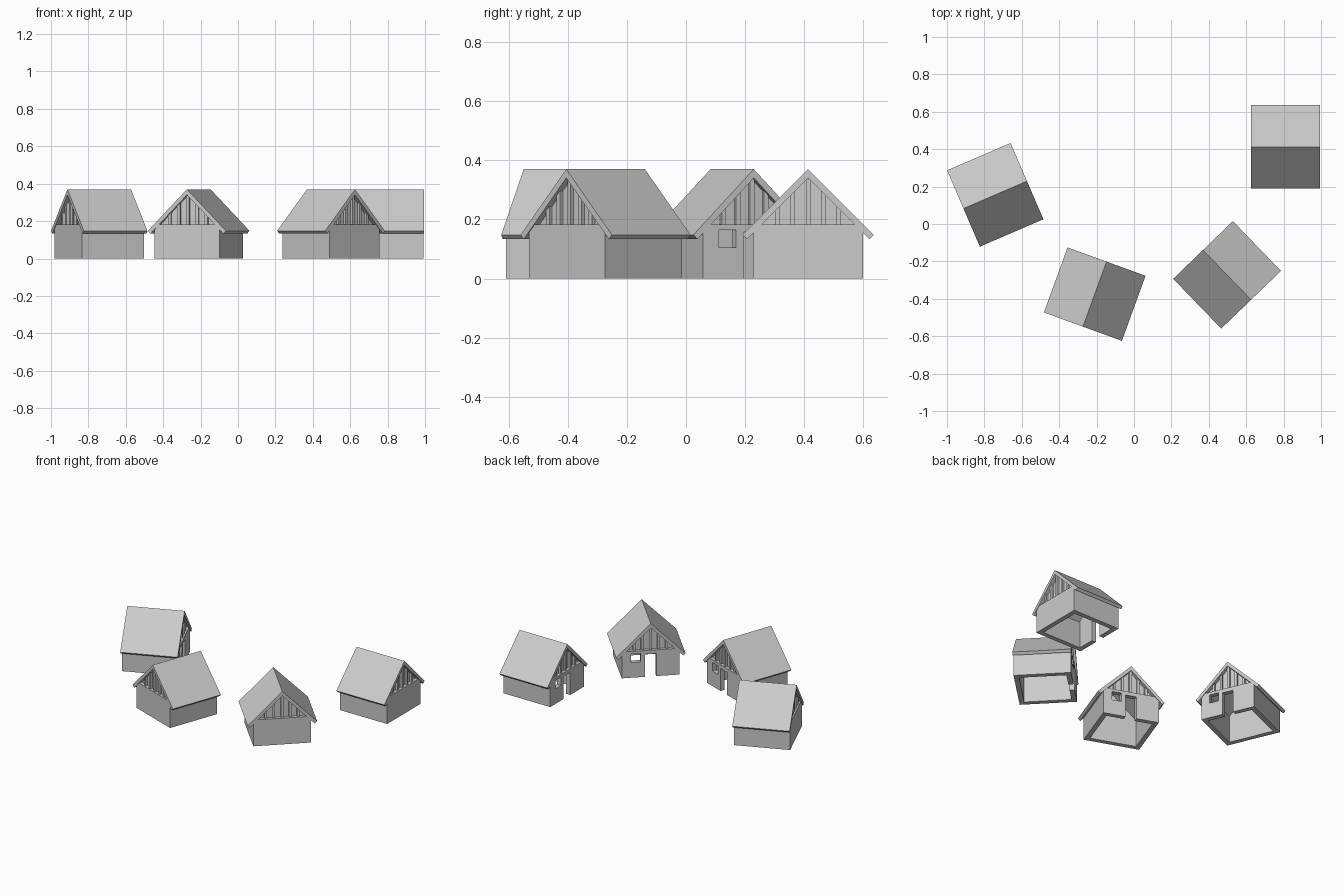
import bpy, bmesh
from math import radians
from mathutils import Matrix, Vector

if "Cube" in bpy.data.objects:
    bpy.data.objects.remove(bpy.data.objects["Cube"])

HL, HW, WH, T = 0.181, 0.185, 0.183, 0.032   # wall half length, half width, height, thickness
RIDGE, THICK = 0.37, 0.021                   # roof peak and slab thickness
UNDER = RIDGE - THICK * 2 ** 0.5             # underside of the peak


def new_object(name, bm):
    bmesh.ops.recalc_face_normals(bm, faces=bm.faces)
    mesh = bpy.data.meshes.new(name)
    bm.to_mesh(mesh)
    bm.free()
    ob = bpy.data.objects.new(name, mesh)
    bpy.context.collection.objects.link(ob)
    return ob


def add_box(bm, lo, hi):
    lo, hi = Vector(lo), Vector(hi)
    size = hi - lo
    m = Matrix.Translation((lo + hi) / 2) @ Matrix.Diagonal((*size, 1))
    bmesh.ops.create_cube(bm, size=1, matrix=m)


def add_prism(bm, profile, x0, x1):
    """Extrude a (y, z) profile along x."""
    face = bm.faces.new([bm.verts.new((x0, y, z)) for y, z in profile])
    out = bmesh.ops.extrude_face_region(bm, geom=[face])
    verts = [g for g in out["geom"] if isinstance(g, bmesh.types.BMVert)]
    bmesh.ops.translate(bm, verts=verts, vec=(x1 - x0, 0, 0))


def box_object(name, lo, hi):
    bm = bmesh.new()
    add_box(bm, lo, hi)
    return new_object(name, bm)


# Walls: hollow box with a door and a window in the +x end
walls = box_object("walls", (-HL, -HW, 0), (HL, HW, WH))
cutters = [
    box_object("room_cutter", (-HL + T, -HW + T, -0.1), (HL - T, HW - T, 0.3)),
    box_object("door_cutter", (0.1, -0.036, -0.1), (0.3, 0.036, 0.157)),
    box_object("window_cutter", (0.1, -0.126, 0.105), (0.3, -0.064, 0.165)),
]
for c in cutters:
    mod = walls.modifiers.new(c.name, "BOOLEAN")
    mod.operation, mod.solver, mod.object = "DIFFERENCE", "EXACT", c
bpy.context.view_layer.update()
cut = bpy.data.meshes.new_from_object(walls.evaluated_get(bpy.context.evaluated_depsgraph_get()))
walls.modifiers.clear()
walls.data = cut
for c in cutters:
    bpy.data.objects.remove(c)

# Roof: chevron of two 45 degree slabs with square-cut eaves
e, c = 0.222, THICK / 2 ** 0.5
bm = bmesh.new()
add_prism(bm, [(0, RIDGE), (e, RIDGE - e), (e - c, RIDGE - e - c), (0, UNDER),
               (-e + c, RIDGE - e - c), (-e, RIDGE - e)], -0.185, 0.185)
roof = new_object("roof", bm)

# Gables: recessed triangular panels with upright studs
panels, studs = bmesh.new(), bmesh.new()
half = UNDER - WH + 0.005
for s in (-1, 1):
    add_prism(panels, [(-half, WH - 0.005), (half, WH - 0.005), (0, UNDER)],
              s * (HL - T), s * (HL - 0.023))
    for i in range(-2, 3):
        y, w = i * 0.052, 0.008
        top = UNDER + 0.005
        prof = [(y - w, WH - 0.003), (y + w, WH - 0.003),
                (y + w, top - abs(y + w)), (y - w, top - abs(y - w))]
        add_prism(studs, prof, s * (HL - 0.025), s * (HL - 0.009))
parts = [walls, roof, new_object("gable_panels", panels), new_object("gable_studs", studs)]

# Four houses in an arc, doors turned inwards
places = [(-0.742, 0.156, 23.3), (-0.21, -0.375, 70), (0.4975, -0.272, 134), (0.81, 0.413, 180)]
for n, (x, y, a) in enumerate(places):
    m = Matrix.Translation((x, y, 0)) @ Matrix.Rotation(radians(a), 4, "Z")
    for p in parts:
        ob = p
        if n:
            ob = p.copy()
            bpy.context.collection.objects.link(ob)
        ob.matrix_world = m
